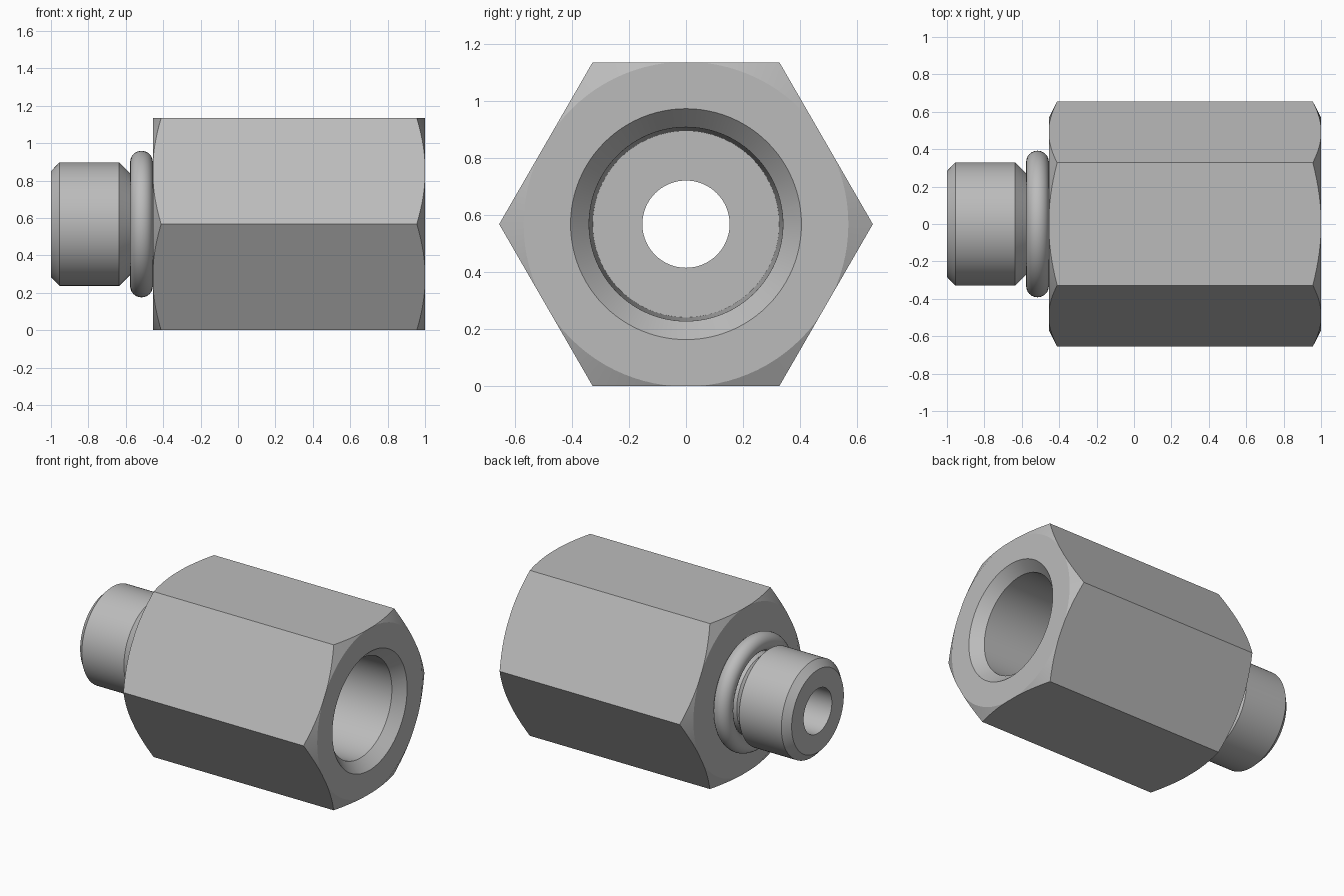
import bpy, bmesh, math

if "Cube" in bpy.data.objects:
    bpy.data.objects.remove(bpy.data.objects["Cube"])

CZ = 0.5675                      # height of the fitting's axis
APOTHEM = 0.5675
CORNER = APOTHEM / math.cos(math.pi / 6)

steel = bpy.data.materials.new("light grey metal")
steel.diffuse_color = (0.5, 0.5, 0.5, 1)
steel.use_nodes = True
steel.node_tree.nodes["Principled BSDF"].inputs["Base Color"].default_value = steel.diffuse_color


def make_object(name, bm):
    bmesh.ops.recalc_face_normals(bm, faces=bm.faces)
    mesh = bpy.data.meshes.new(name)
    bm.to_mesh(mesh)
    bm.free()
    mesh.materials.append(steel)
    obj = bpy.data.objects.new(name, mesh)
    bpy.context.collection.objects.link(obj)
    return obj


def revolve(name, profile, steps=96, closed=True):
    """Spin (x, radius) points around the long axis; closed profiles make rings."""
    bm = bmesh.new()
    rings = []
    for i in range(steps):
        a = 2 * math.pi * i / steps
        rings.append([bm.verts.new((x, r * math.cos(a), CZ + r * math.sin(a))) for x, r in profile])
    n = len(profile)
    for i in range(steps):
        a, b = rings[i], rings[(i + 1) % steps]
        for j in range(n if closed else n - 1):
            k = (j + 1) % n
            bm.faces.new((a[j], a[k], b[k], b[j]))
    if not closed:
        bm.faces.new([r[0] for r in rings])
        bm.faces.new([r[-1] for r in rings])
    return make_object(name, bm)


def cut(obj, cutter, operation):
    mod = obj.modifiers.new(operation.lower(), 'BOOLEAN')
    mod.object, mod.operation, mod.solver = cutter, operation, 'EXACT'
    bpy.context.view_layer.objects.active = obj
    bpy.ops.object.modifier_apply(modifier=mod.name)
    bpy.data.objects.remove(cutter)


def shade(obj):
    bpy.ops.object.select_all(action='DESELECT')
    obj.select_set(True)
    bpy.context.view_layer.objects.active = obj
    bpy.ops.object.shade_smooth_by_angle(angle=math.radians(20))


# Hexagonal body: six-sided prism with corners chamfered by a turned envelope
hex_body = revolve("hex_body", [(-0.455, CORNER), (1.0, CORNER)], steps=6, closed=False)
envelope = revolve("chamfer_envelope", [(-0.455, APOTHEM + 0.002), (-0.41, CORNER + 0.002),
                   (0.955, CORNER + 0.002), (1.0, APOTHEM + 0.002)], closed=False)
cut(hex_body, envelope, 'INTERSECT')

# Stepped bore: countersink, slightly tapered socket, small through hole
bore = revolve("bore_cutter", [(-0.6, 0.153), (0.2, 0.153), (0.2, 0.327), (0.93, 0.34),
               (1.0, 0.405), (1.1, 0.498)], closed=False)
cut(hex_body, bore, 'DIFFERENCE')

# Male spigot with chamfered end and undercut neck
spigot = revolve("spigot", [(-1.0, 0.153), (-1.0, 0.283), (-0.955, 0.33), (-0.635, 0.33),
                 (-0.573, 0.268), (-0.455, 0.268), (-0.455, 0.153)])

# Sealing ring
seal_ring = revolve("seal_ring", [(-0.516 + 0.061 * math.cos(t * math.pi / 12),
                    0.331 + 0.061 * math.sin(t * math.pi / 12)) for t in range(24)])

for part in (hex_body, spigot, seal_ring):
    shade(part)
